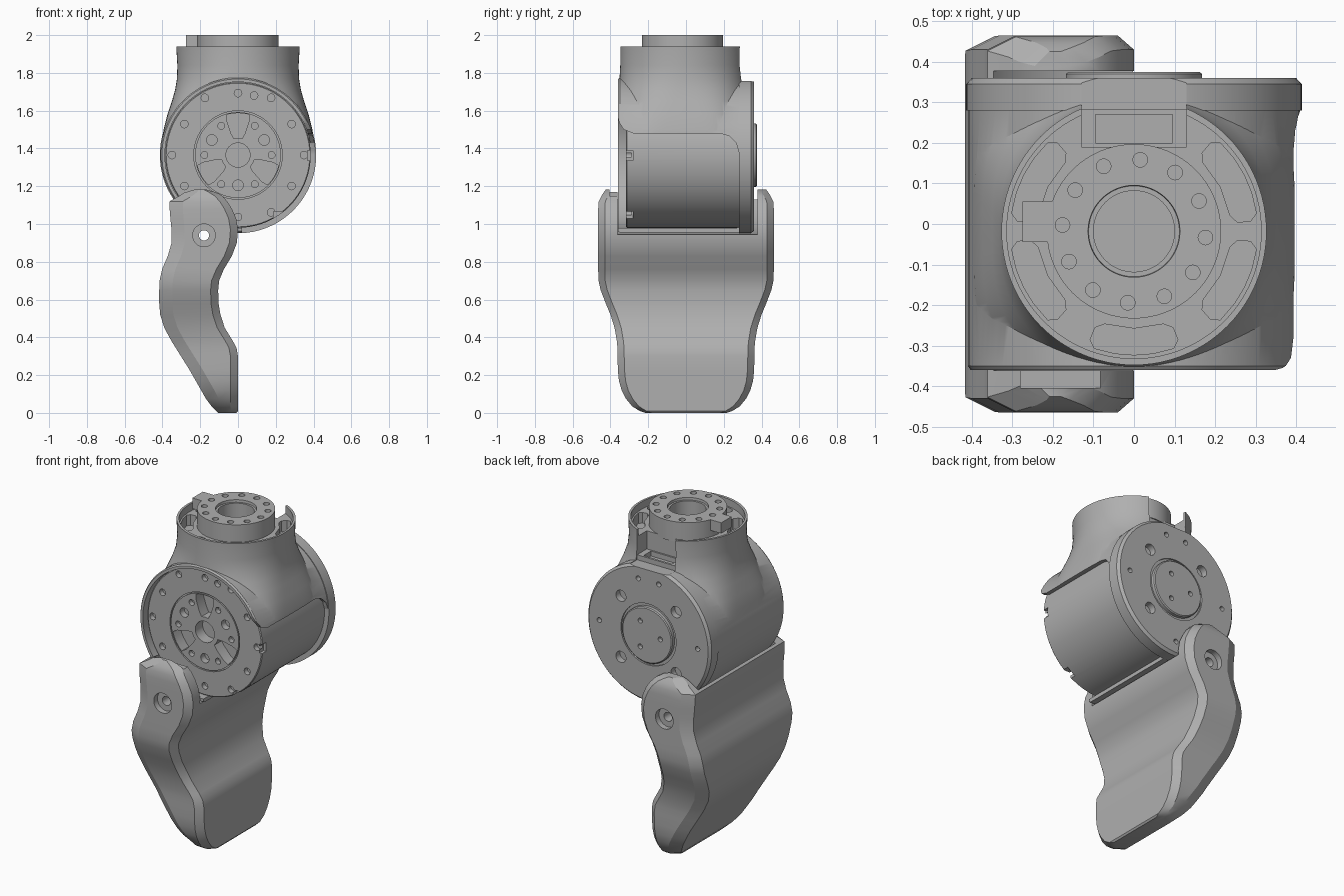
import bpy, bmesh, math

cube = bpy.data.objects.get("Cube")
if cube:
    bpy.data.objects.remove(cube, do_unlink=True)

mat = bpy.data.materials.new("machined grey")
mat.use_nodes = True
GREY = (0.43, 0.43, 0.43, 1)
mat.diffuse_color = GREY
mat.node_tree.nodes["Principled BSDF"].inputs["Base Color"].default_value = GREY

AXIS = 1.365      # height of the drum axis
NECK_Y = -0.018   # neck centre in y
FACE = -0.318     # drum front face in y


def finish(name, bm):
    bmesh.ops.recalc_face_normals(bm, faces=bm.faces)
    me = bpy.data.meshes.new(name)
    bm.to_mesh(me)
    bm.free()
    me.materials.append(mat)
    ob = bpy.data.objects.new(name, me)
    bpy.context.collection.objects.link(ob)
    return ob


def loft(bm, rings):
    """Skin a list of closed rings and cap both ends."""
    vs = [[bm.verts.new(p) for p in r] for r in rings]
    n = len(vs[0])
    for a, b in zip(vs, vs[1:]):
        for i in range(n):
            bm.faces.new((a[i], a[(i + 1) % n], b[(i + 1) % n], b[i]))
    bm.faces.new(vs[0][::-1])
    bm.faces.new(vs[-1])


def cyl_y(bm, x, z, steps, n=96):
    """Turned part along y; steps are (y, radius)."""
    ang = [2 * math.pi * i / n for i in range(n)]
    loft(bm, [[(x + r * math.cos(a), y, z + r * math.sin(a)) for a in ang] for y, r in steps])


def cyl_z(bm, x, y, steps, n=96):
    """Turned part along z; steps are (z, radius)."""
    ang = [2 * math.pi * i / n for i in range(n)]
    loft(bm, [[(x + r * math.cos(a), y + r * math.sin(a), z) for a in ang] for z, r in steps])


def box(bm, x0, x1, y0, y1, z0, z1):
    loft(bm, [[(x0, y0, z), (x1, y0, z), (x1, y1, z), (x0, y1, z)] for z in (z0, z1)])


def polar(r, deg):
    a = math.radians(deg)
    return r * math.cos(a), r * math.sin(a)


def sector(r0, r1, centre, half):
    """Outline of a ring sector with clipped corners; angles in degrees."""
    dr = (r1 - r0) * 0.25
    pts = [(r0, -half * 0.8), (r0 + dr, -half), (r1 - dr, -half)]
    pts += [(r1, half * t) for t in (-0.85, -0.4, 0, 0.4, 0.85)]
    pts += [(r1 - dr, half), (r0 + dr, half), (r0, half * 0.8), (r0, 0)]
    return [polar(r, centre + a) for r, a in pts]


def make(name, build):
    bm = bmesh.new()
    build(bm)
    return finish(name, bm)


def boolean(ob, op, build):
    """Combine ob with the solid that build() adds to a bmesh."""
    tool = make("cutter", build)
    tool.hide_render = True
    m = ob.modifiers.new("cut", "BOOLEAN")
    m.operation, m.object, m.solver = op, tool, "EXACT"
    dg = bpy.context.evaluated_depsgraph_get()
    me = bpy.data.meshes.new_from_object(ob.evaluated_get(dg))
    ob.modifiers.clear()
    ob.data = me
    bpy.data.objects.remove(tool, do_unlink=True)


def smooth(ob, deg=28):
    bpy.ops.object.select_all(action="DESELECT")
    ob.select_set(True)
    bpy.context.view_layer.objects.active = ob
    bpy.ops.object.shade_smooth_by_angle(angle=math.radians(deg))


# Outer shell: horizontal barrel flowing up into the neck
def neck(bm):
    rings = []
    for z, hx, hy, e in ((1.34, .407, .345, 6), (1.42, .404, .345, 5), (1.5, .394, .345, 4.2),
                         (1.58, .374, .344, 3.4), (1.65, .35, .342, 2.8), (1.71, .333, .338, 2.4),
                         (1.77, .323, .334, 2.1), (1.84, .321, .33, 2), (1.94, .327, .33, 2)):
        ring = []
        for i in range(96):
            c, s = polar(1, i * 360 / 96)
            ring.append((hx * math.copysign(abs(c) ** (2 / e), c),
                         NECK_Y + hy * math.copysign(abs(s) ** (2 / e), s), z))
        rings.append(ring)
    loft(bm, rings)


def side_window(bm):
    yz = [(-.42, 1.62), (-.37, 1.62), (-.355, 1.54), (-.33, 1.5), (-.28, 1.48), (.18, 1.48),
          (.23, 1.465), (.265, 1.43), (.28, 1.38), (.28, .9), (-.42, .9)]
    loft(bm, [[(x, y, z) for y, z in yz] for x in (0.02, .6)])


def rear_slot(bm):
    box(bm, -.13, .13, .19, .5, 1.755, 2.1)


shell = make("outer_shell", lambda bm: cyl_y(bm, 0, AXIS, [(-.36, .403), (-.35, .41), (.29, .41)]))
boolean(shell, "UNION", neck)
boolean(shell, "DIFFERENCE", side_window)
boolean(shell, "DIFFERENCE", lambda bm: cyl_y(bm, 0, AXIS, [(-.4, .387), (.27, .387)]))
boolean(shell, "DIFFERENCE", lambda bm: cyl_z(bm, 0, NECK_Y, [(1.8, .314), (2.1, .314)]))
boolean(shell, "DIFFERENCE", rear_slot)
smooth(shell)


# Motor drum with its drilled front face
def groove(bm):
    cyl_y(bm, 0, AXIS, [(-.4, .234), (FACE + .01, .234)])


def front_holes(bm):
    for k in range(12):
        x, z = polar(.328 if k % 2 else .35, k * 30)
        cyl_y(bm, x, AXIS + z, [(-.4, .02), (FACE + .03, .02)], 20)
    cyl_y(bm, .085, AXIS + .315, [(-.4, .02), (FACE + .03, .02)], 20)
    cyl_y(bm, 0, AXIS, [(-.4, .064), (FACE + .07, .064)], 40)
    for a in (90, 210, 330):
        outline = sector(.09, .222, a, 18)
        loft(bm, [[(x, y, AXIS + z) for x, z in outline] for y in (-.4, FACE + .07)])
        x, z = polar(.16, a + 180)
        cyl_y(bm, x, AXIS + z, [(-.4, .028), (FACE + .04, .028)], 24)
    for k in range(6):
        x, z = polar(.178, k * 60)
        cyl_y(bm, x, AXIS + z, [(-.4, .018), (FACE + .03, .018)], 20)


def drum_notches(bm):
    for z in (1.365, 1.04):
        x = math.sqrt(.385 ** 2 - (z - AXIS) ** 2)
        box(bm, x - .018, x + .08, -.35, -.28, z - .03, z + .025)


drum = make("motor_drum", lambda bm: cyl_y(bm, 0, AXIS, [(FACE, .38), (FACE + .005, .385), (.3, .385)]))
boolean(drum, "DIFFERENCE", groove)
boolean(drum, "UNION", lambda bm: cyl_y(bm, 0, AXIS, [(FACE, .227), (FACE + .05, .227)]))
boolean(drum, "DIFFERENCE", front_holes)
boolean(drum, "DIFFERENCE", drum_notches)
smooth(drum)


# Back flange with its hub
def flange_holes(bm):
    for k in range(4):
        x, z = polar(.262, 45 + 90 * k)
        cyl_y(bm, x, AXIS + z, [(.32, .034), (.4, .034)], 24)
    for a in (0, 180, 78, 102, 270):
        x, z = polar(.33, a)
        cyl_y(bm, x, AXIS + z, [(.33, .015), (.4, .015)], 16)
    cyl_y(bm, 0, AXIS, [(.35, .185), (.4, .185)])


def hub_holes(bm):
    for a in (60, 180, 300):
        x, z = polar(.09, a)
        cyl_y(bm, x, AXIS + z, [(.35, .015), (.4, .015)], 16)


flange = make("back_flange", lambda bm: cyl_y(bm, 0, AXIS, [(.28, .414), (.345, .414), (.36, .4)]))
boolean(flange, "DIFFERENCE", flange_holes)
boolean(flange, "DIFFERENCE", rear_slot)
smooth(flange)
hub = make("back_hub", lambda bm: cyl_y(bm, 0, AXIS, [(.34, .168), (.37, .168), (.375, .162)]))
boolean(hub, "DIFFERENCE", hub_holes)
smooth(hub)


# Neck actuator: pocketed plate, output ring and key tab
def pockets(bm):
    for a in (27, -27, -90, -153, 153):
        outline = sector(.24, .305, a, 22)
        loft(bm, [[(x, NECK_Y + y, z) for x, y in outline] for z in (1.83, 2)])


def ring_holes(bm):
    cyl_z(bm, 0, NECK_Y, [(1.9, .1), (1.985, .1), (1.985, .112), (2.1, .122)])
    for k in range(12):
        x, y = polar(.177, 25 + k * 30)
        cyl_z(bm, x, NECK_Y + y, [(1.95, .018), (2.1, .018)], 20)


plate = make("neck_plate", lambda bm: cyl_z(bm, 0, NECK_Y, [(1.79, .314), (1.895, .314)]))
boolean(plate, "DIFFERENCE", pockets)
boolean(plate, "DIFFERENCE", rear_slot)
smooth(plate)
ring = make("output_ring", lambda bm: cyl_z(bm, 0, NECK_Y, [(1.88, .215), (2, .215)]))
boolean(ring, "UNION", lambda bm: box(bm, -.275, -.18, -.045, .055, 1.935, 2))
boolean(ring, "DIFFERENCE", ring_holes)
smooth(ring)

# Cable frame low in the rear slot
frame = make("cable_frame", lambda bm: box(bm, -.13, .13, .19, .283, 1.7, 1.785))
boolean(frame, "DIFFERENCE", lambda bm: box(bm, -.095, .095, .2, .27, 1.72, 2))

# Lower leg: chamfered cross-sections stacked upward (height, back x, front x, half width)
STATIONS = ((0, -.105, -.008, .215), (.01, -.115, 0, .245), (.035, -.14, 0, .285), (.075, -.17, 0, .318),
            (.12, -.195, 0, .341), (.17, -.224, 0, .355), (.23, -.258, 0, .361), (.3, -.302, 0, .362),
            (.345, -.33, -.008, .363), (.38, -.352, -.027, .366), (.45, -.39, -.07, .378),
            (.52, -.412, -.093, .4), (.58, -.417, -.103, .425), (.65, -.417, -.105, .452),
            (.7, -.415, -.1, .463), (.76, -.402, -.075, .465), (.83, -.372, -.033, .465),
            (.9, -.352, -.006, .465), (.97, -.352, 0, .465), (1.03, -.358, -.01, .465),
            (1.08, -.362, -.032, .465), (1.12, -.362, -.057, .462), (1.15, -.31, -.085, .447),
            (1.17, -.28, -.118, .434), (1.182, -.245, -.155, .425))


def leg_rings(bm):
    rings = []
    for z, b, f, w in STATIONS:
        cb, cf, d = min(.07, (f - b) * .4), min(.04, (f - b) * .3), .035
        half = [(f, w - d), (f - cf, w), (b + cb, w), (b, w - d)]
        rings.append([(x, y, z) for x, y in half] + [(x, -y, z) for x, y in reversed(half)])
    loft(bm, rings)


def pivot_hole(bm):
    cyl_y(bm, -.18, .94, [(-.6, .06), (-.43, .06), (-.43, .027), (.43, .027), (.43, .06), (.6, .06)], 32)


leg = make("lower_leg", leg_rings)
boolean(leg, "DIFFERENCE", lambda bm: cyl_y(bm, 0, AXIS, [(-.362, .42), (.378, .42)]))
boolean(leg, "DIFFERENCE", lambda bm: box(bm, -.28, .1, -.405, -.34, 1.148, 1.3))
boolean(leg, "DIFFERENCE", pivot_hole)
smooth(leg, 24)
